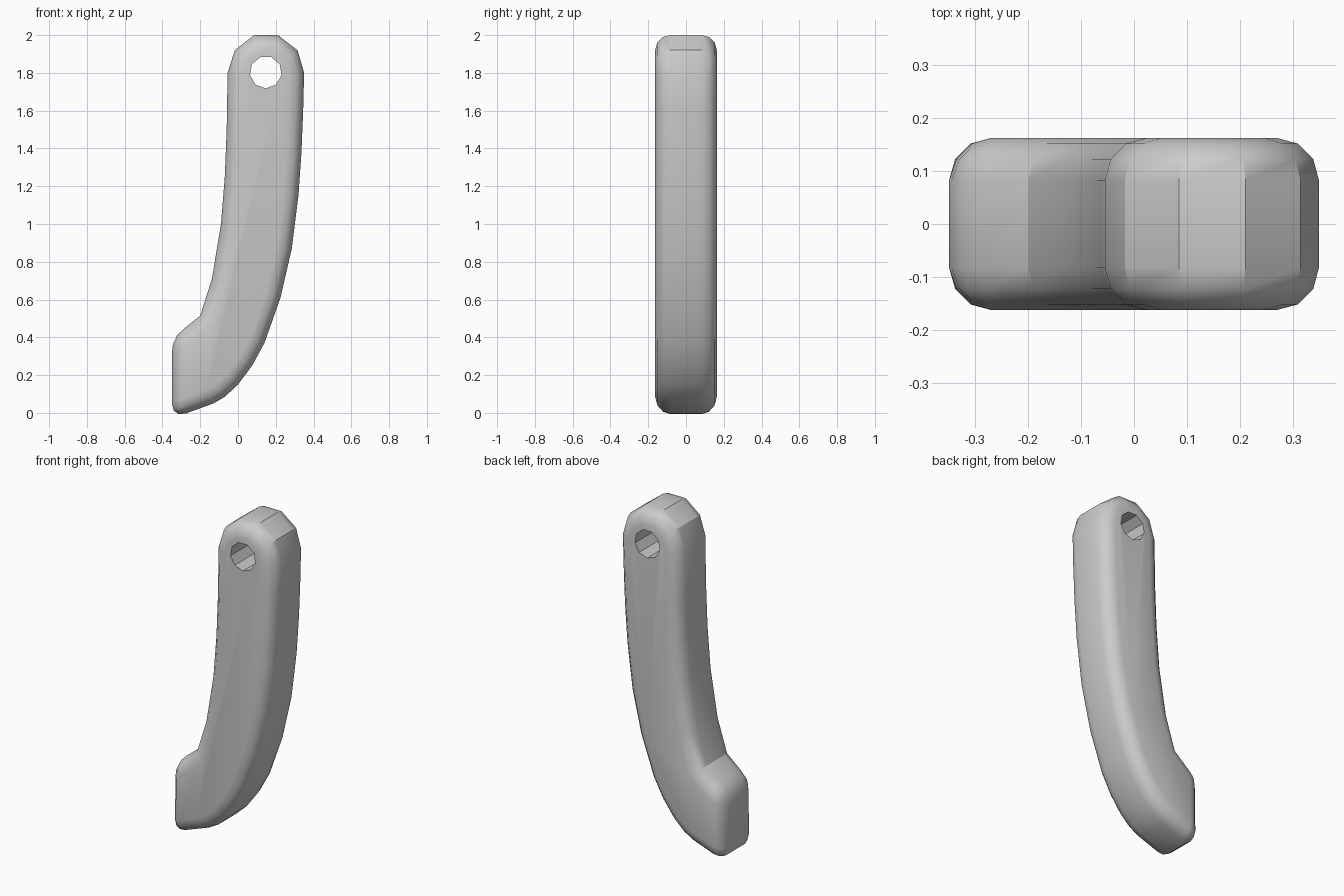
import bpy, bmesh
from math import radians, sin, cos, tau
from mathutils import Matrix

if "Cube" in bpy.data.objects:
    bpy.data.objects.remove(bpy.data.objects["Cube"])

HALF_DEPTH = 0.163
ROUND = 0.08
HOLE_CENTRE = (0.147, 1.803)
HOLE_RADIUS = 0.085

grey = bpy.data.materials.new("plain_grey")
grey.use_nodes = True
grey.diffuse_color = (0.6, 0.6, 0.6, 1)
grey.node_tree.nodes["Principled BSDF"].inputs["Base Color"].default_value = (0.6, 0.6, 0.6, 1)

# Side outline: blunt tip, outer curve, faceted head, inner curve
tip = [(-0.35, 0.395), (-0.35, -0.03)]
outer = [(-0.13, 0.05), (-0.07, 0.085), (0.0, 0.15), (0.075, 0.25), (0.14, 0.37),
         (0.225, 0.61), (0.285, 0.87), (0.32, 1.15), (0.336, 1.38), (0.345, 1.6)]
head = [(0.35, 1.8), (0.315, 1.92), (0.211, 2.0), (0.085, 2.0), (-0.017, 1.92), (-0.055, 1.8)]
inner = [(-0.06, 1.5), (-0.07, 1.25), (-0.09, 1.0), (-0.138, 0.71), (-0.2, 0.515)]
outline = tip + outer + head + inner


def prism(name, points, half):
    """Extrude an x-z outline along y, centred on y = 0."""
    bm = bmesh.new()
    face = bm.faces.new([bm.verts.new((x, -half, z)) for x, z in points])
    result = bmesh.ops.extrude_face_region(bm, geom=[face])
    verts = [v for v in result["geom"] if isinstance(v, bmesh.types.BMVert)]
    bmesh.ops.translate(bm, verts=verts, vec=(0, 2 * half, 0))
    bmesh.ops.recalc_face_normals(bm, faces=bm.faces)
    mesh = bpy.data.meshes.new(name)
    obj = bpy.data.objects.new(name, mesh)
    bpy.context.collection.objects.link(obj)
    mesh.materials.append(grey)
    return obj, bm


# Curved handle with rounded rims and tip corners
handle, bm = prism("curved_handle", outline, HALF_DEPTH)
rounded = []
for edge in bm.edges:
    a, b = (v.co for v in edge.verts)
    along_depth = abs(a.y - b.y) > HALF_DEPTH
    if not along_depth or a.x < -0.34:
        rounded.append(edge)
bmesh.ops.bevel(bm, geom=rounded, offset=ROUND, offset_type='OFFSET', segments=3,
                profile=0.5, affect='EDGES', clamp_overlap=False)
bmesh.ops.recalc_face_normals(bm, faces=bm.faces)
bm.to_mesh(handle.data)
bm.free()

# Nine-sided hole through the head
sides = 9
circle = [(HOLE_CENTRE[0] + HOLE_RADIUS * cos(tau * (i + 0.25) / sides),
           HOLE_CENTRE[1] - HOLE_RADIUS * sin(tau * (i + 0.25) / sides)) for i in range(sides)]
cutter, bm = prism("hole_cutter", circle, 0.4)
bm.to_mesh(cutter.data)
bm.free()
cutter.hide_render = True

bpy.context.view_layer.objects.active = handle
for obj in bpy.context.view_layer.objects:
    obj.select_set(obj == handle)
cut = handle.modifiers.new("hole", 'BOOLEAN')
cut.operation = 'DIFFERENCE'
cut.solver = 'EXACT'
cut.object = cutter
bpy.ops.object.modifier_apply(modifier=cut.name)
bpy.data.objects.remove(cutter)

# Smooth rails, crisp facets on the head and hole
bpy.ops.object.shade_smooth_by_angle(angle=radians(31))
